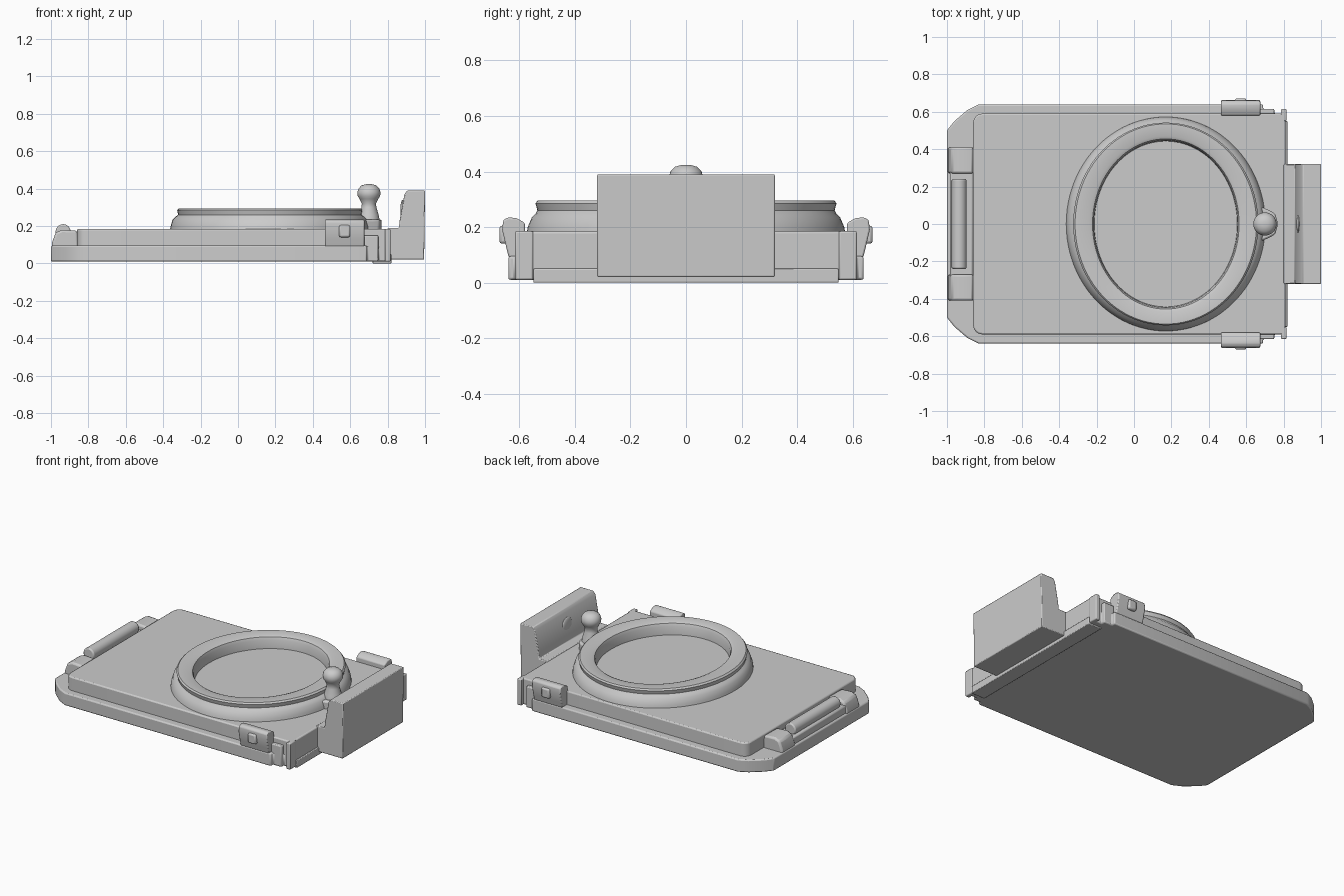
import bpy, bmesh, math

if "Cube" in bpy.data.objects:
    bpy.data.objects.remove(bpy.data.objects["Cube"])


def finish(name, bm, bevel=0.0, angle=35):
    bmesh.ops.recalc_face_normals(bm, faces=bm.faces)
    me = bpy.data.meshes.new(name)
    bm.to_mesh(me)
    bm.free()
    ob = bpy.data.objects.new(name, me)
    bpy.context.collection.objects.link(ob)
    if bevel:
        m = ob.modifiers.new("soft_edges", "BEVEL")
        m.width, m.segments, m.limit_method = bevel, 2, 'ANGLE'
    bpy.ops.object.select_all(action='DESELECT')
    ob.select_set(True)
    bpy.context.view_layer.objects.active = ob
    bpy.ops.object.shade_smooth_by_angle(angle=math.radians(angle))
    return ob


def prism(name, pts, lo, hi, axis='z', bevel=0.0):
    """Extrude a 2D outline along z (pts = x, y), y (pts = x, z) or x (pts = y, z)."""
    place = {'z': lambda a, b, t: (a, b, t),
             'y': lambda a, b, t: (a, t, b),
             'x': lambda a, b, t: (t, a, b)}[axis]
    bm = bmesh.new()
    bot = [bm.verts.new(place(a, b, lo)) for a, b in pts]
    top = [bm.verts.new(place(a, b, hi)) for a, b in pts]
    bm.faces.new(bot)
    bm.faces.new(top)
    for i in range(len(pts)):
        j = (i + 1) % len(pts)
        bm.faces.new((bot[i], bot[j], top[j], top[i]))
    return finish(name, bm, bevel)


def box(name, x0, x1, y0, y1, z0, z1, bevel=0.006):
    return prism(name, [(x0, y0), (x1, y0), (x1, y1), (x0, y1)], z0, z1, 'z', bevel)


def lathe(name, cx, cy, profile, n=96, angle=35):
    """Elliptical lathe; profile rows are (x radius, y radius, z)."""
    bm = bmesh.new()
    rings = [[bm.verts.new((cx + rx * math.cos(2 * math.pi * k / n),
                            cy + ry * math.sin(2 * math.pi * k / n), z))
              for k in range(n)] for rx, ry, z in profile]
    for a, b in zip(rings, rings[1:]):
        for k in range(n):
            j = (k + 1) % n
            bm.faces.new((a[k], a[j], b[j], b[k]))
    bm.faces.new(rings[0])
    bm.faces.new(rings[-1])
    return finish(name, bm, 0, angle)


# Lower tray with two cut corners and a stepped rear end
half = [(-1, 0.50), (-0.96, 0.55), (-0.89, 0.61), (-0.83, 0.64), (0.69, 0.64),
        (0.69, 0.615), (0.75, 0.615), (0.75, 0.59), (0.81, 0.59)]
outline = half + [(x, -y) for x, y in reversed(half)]
prism("lower_tray", outline, 0.01, 0.095, 'z', 0.008)

# Raised upper plate with rounded left corners
r = 0.05
corner = [(-0.86 + r - r * math.cos(t * math.pi / 12), 0.59 - r + r * math.sin(t * math.pi / 12))
          for t in range(7)]
plate = corner + [(0.81, 0.59)]
prism("upper_plate", plate + [(x, -y) for x, y in reversed(plate)], 0.01, 0.185, 'z', 0.008)

# Oval raised ring, with its flange and sunken floor
lathe("oval_ring", 0.17, 0, [
    (0.535, 0.575, 0.17), (0.53, 0.57, 0.20), (0.52, 0.555, 0.235), (0.505, 0.54, 0.25),
    (0.49, 0.535, 0.26), (0.495, 0.542, 0.285), (0.485, 0.535, 0.295), (0.41, 0.47, 0.295),
    (0.392, 0.455, 0.288), (0.385, 0.447, 0.27), (0.382, 0.443, 0.215)])

# Lug and knob on the ring
lug = [(0.56, -0.13), (0.66, -0.10), (0.72, -0.075), (0.755, -0.055), (0.77, 0),
       (0.755, 0.055), (0.72, 0.075), (0.66, 0.10), (0.56, 0.13)]
lug = [(max(x, 0.60), y) for x, y in lug]
prism("knob_lug", lug, 0.17, 0.235, 'z', 0.01)
knob = [(0.062, 0.18), (0.06, 0.22), (0.052, 0.26), (0.04, 0.30), (0.038, 0.32),
        (0.05, 0.345), (0.06, 0.36), (0.062, 0.38), (0.056, 0.40), (0.04, 0.417), (0.015, 0.424)]
lathe("knob", 0.70, 0, [(q, q, z) for q, z in knob], 32, 60)

# Upright end plate with connecting foot
prism("end_plate", [(0.80, 0.02), (0.995, 0.02), (1.0, 0.39), (0.905, 0.39), (0.89, 0.37),
                    (0.865, 0.235), (0.86, 0.19), (0.80, 0.19)], -0.32, 0.32, 'y', 0.005)
box("end_foot", 0.72, 0.82, -0.55, 0.55, 0.0, 0.05, 0.004)

# Raised boss on the inner face of the end plate
bm = bmesh.new()
bmesh.ops.create_uvsphere(bm, u_segments=20, v_segments=12, radius=1)
for v in bm.verts:
    v.co = (0.88 + v.co.x * 0.012, v.co.y * 0.05, 0.29 + v.co.z * 0.05)
finish("end_plate_boss", bm)

for side, s in (("front", -1), ("back", 1)):
    # Side clip: profile leaning outward toward its top, with a small catch
    prof = [(0.58, 0.09), (0.638, 0.09), (0.648, 0.13), (0.662, 0.19), (0.658, 0.225),
            (0.64, 0.235), (0.61, 0.232), (0.58, 0.215)]
    prism(side + "_clip", [(s * y, z) for y, z in prof], 0.465, 0.675, 'x', 0.006)
    box(side + "_clip_catch", 0.54, 0.60, s * 0.64, s * 0.672, 0.14, 0.205, 0.01)
    # Stepped end of the side rail
    box(side + "_rail_end", 0.675, 0.75, s * 0.57, s * 0.615, 0.02, 0.15)
    box(side + "_rail_tip", 0.785, 0.815, s * 0.55, s * 0.615, 0.01, 0.185)
    # Roller support at the left end
    prism(side + "_roller_support", [(-0.995, 0.05), (-0.995, 0.11), (-0.975, 0.165), (-0.94, 0.18),
                                     (-0.86, 0.175), (-0.85, 0.05)], s * 0.27, s * 0.41, 'y', 0.012)

# Roller at the left end, on its cradle
bm = bmesh.new()
bmesh.ops.create_cone(bm, cap_ends=True, segments=32, radius1=0.04, radius2=0.04, depth=0.48)
for v in bm.verts:
    v.co = (-0.935 + v.co.x, v.co.z, 0.17 + v.co.y)
finish("roller", bm, 0.008)
box("roller_cradle", -0.985, -0.86, -0.29, 0.29, 0.06, 0.145, 0.01)
